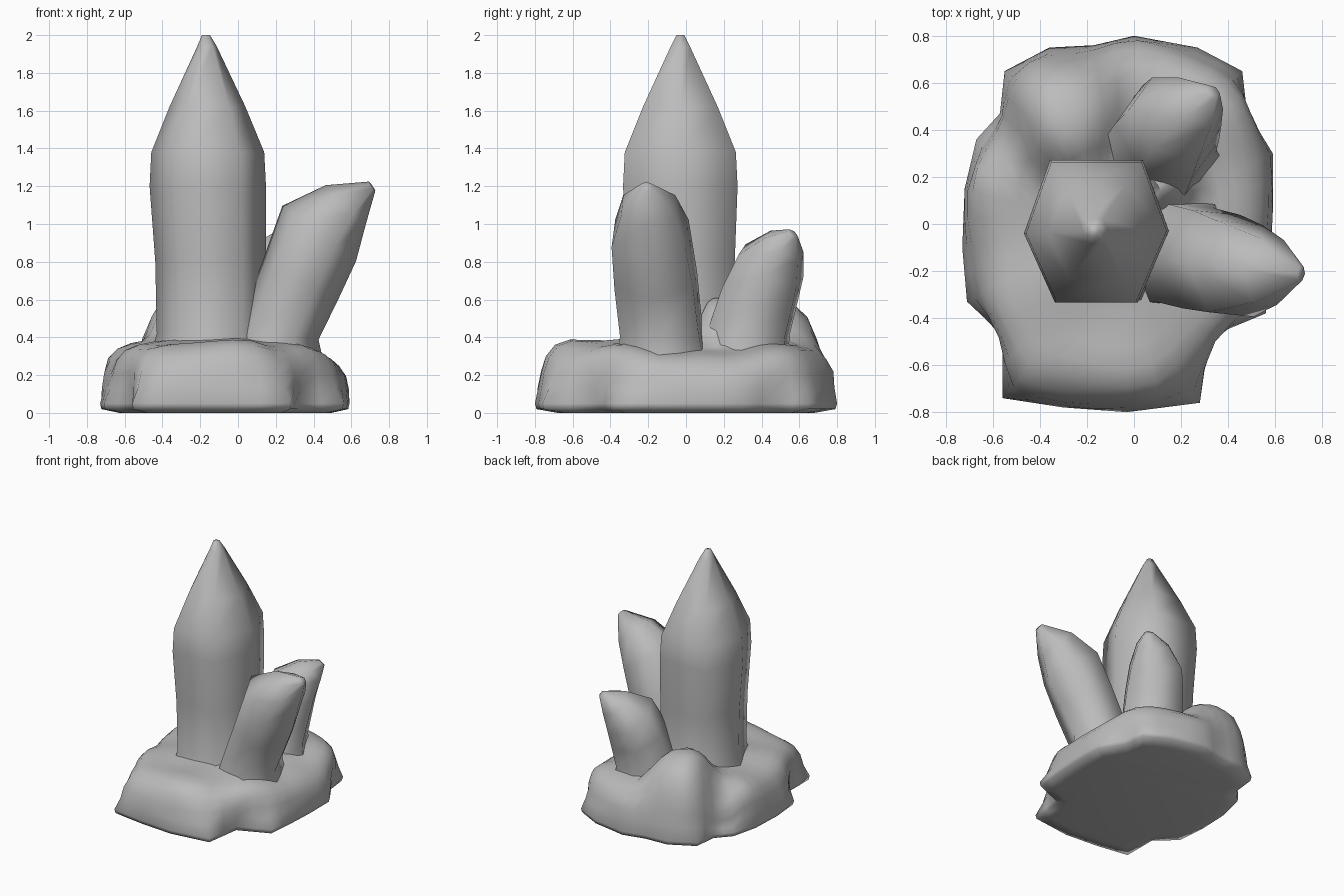
import bpy, bmesh, math
from mathutils import Vector, noise

cube = bpy.data.objects.get("Cube")
if cube:
    bpy.data.objects.remove(cube, do_unlink=True)

stone = bpy.data.materials.new("stone grey")
stone.use_nodes = True
stone.diffuse_color = (0.5, 0.5, 0.5, 1)
stone.node_tree.nodes["Principled BSDF"].inputs["Base Color"].default_value = (0.5, 0.5, 0.5, 1)


def loft(name, rings):
    """Skin a stack of equal-sized rings and cap both ends."""
    bm = bmesh.new()
    loops = [[bm.verts.new(p) for p in ring] for ring in rings]
    n = len(loops[0])
    for low, high in zip(loops, loops[1:]):
        for i in range(n):
            j = (i + 1) % n
            bm.faces.new((low[i], low[j], high[j], high[i]))
    for end in (loops[0], loops[-1]):
        bm.faces.new(end)
    bmesh.ops.recalc_face_normals(bm, faces=bm.faces)
    mesh = bpy.data.meshes.new(name)
    bm.to_mesh(mesh)
    bm.free()
    mesh.materials.append(stone)
    obj = bpy.data.objects.new(name, mesh)
    bpy.context.collection.objects.link(obj)
    bpy.ops.object.select_all(action='DESELECT')
    obj.select_set(True)
    bpy.context.view_layer.objects.active = obj
    bpy.ops.object.shade_smooth_by_angle(angle=math.radians(75))


def lean_ring(centre, axis, along, across, turn):
    """Six-sided ring facing an axis; 'along' is measured in the lean plane."""
    axis = Vector(axis).normalized()
    side = Vector((-turn[1], turn[0], 0)).normalized()
    up = side.cross(axis)
    return [Vector(centre) + up * along * math.cos(k * math.tau / 6)
            + side * across * 1.1 * math.sin(k * math.tau / 6) for k in range(6)]


# Tall central crystal
hexagon = [(-.30, -.01), (-.17, -.30), (.18, -.30), (.31, 0), (.2, .30), (-.19, .30)]
stages = [(.25, 1.1, -.15), (.42, .95, -.145), (.8, .96, -.15), (1.2, 1.01, -.165),
          (1.38, .98, -.165), (1.62, .66, -.165), (1.94, .17, -.165), (2, .07, -.17)]
loft("tall_crystal", [[(cx + x * s, -.03 + y * s, z) for x, y in hexagon]
                      for z, s, cx in stages])

# Leaning crystal on the left side
turn = (1, -.1)
loft("side_crystal", [lean_ring(c, a, r, w, turn) for c, a, r, w in (
    ((.19, -.12, .24), (0, 0, 1), .27, .25),
    ((.21, -.13, .42), (.15, 0, 1), .22, .22),
    ((.33, -.16, .7), (.45, 0, 1), .225, .22),
    ((.43, -.19, .95), (.75, 0, 1), .245, .205),
    ((.57, -.2, 1.1), (1, 0, 1), .15, .145),
    ((.71, -.21, 1.2), (1, 0, .7), .03, .03))])

# Short leaning crystal at the back
turn = (.5, .7)
loft("back_crystal", [lean_ring(c, a, r, w, turn) for c, a, r, w in (
    ((.1, .3, .22), (0, 0, 1), .29, .26),
    ((.11, .33, .42), (.1, .1, 1), .235, .22),
    ((.14, .39, .62), (.25, .35, 1), .22, .21),
    ((.175, .45, .78), (.4, .55, 1), .2, .19),
    ((.26, .52, .89), (.5, .7, 1), .115, .12),
    ((.335, .565, .95), (.5, .7, .8), .03, .03))])

# Rock base footprint, with a midpoint added to every edge
corners = [(0, .8), (-.17, .76), (-.36, .75), (-.55, .65), (-.57, .47), (-.67, .36),
           (-.72, .15), (-.73, -.1), (-.71, -.33), (-.56, -.47), (-.56, -.74), (-.3, -.78),
           (-.03, -.8), (.28, -.76), (.32, -.48), (.56, -.38), (.58, -.15), (.59, .05),
           (.59, .3), (.48, .48), (.46, .65), (.27, .75)]
middle = Vector((-.05, 0))
outline = []
for a, b in zip(corners, corners[1:] + corners[:1]):
    outline += [Vector(a), (Vector(a) + Vector(b)) / 2]

# Mounds and hollows on the rock: centre, half-widths, height
mounds = [((-.29, .48), (.22, .25), .23),    # back lump
          ((-.6, .42), (.12, .13), -.13),    # groove beside the back lump
          ((.1, .18), (.13, .11), .2),       # ridge between the crystals
          ((.42, .08), (.22, .3), -.04),     # low shelf on the left
          ((-.17, -.65), (.35, .13), .03)]   # front shelf


def mound_height(p):
    total = 0
    for (cx, cy), (rx, ry), height in mounds:
        d = ((p.x - cx) / rx) ** 2 + ((p.y - cy) / ry) ** 2
        total += height * math.exp(-d * d * .7)
    return total


# Rock base: rings shrink, soften and rise toward the middle
rings = []
for z, scale, rough in (
        (0, .85, 0), (.02, .99, 0), (.05, 1, 0), (.13, .985, .03), (.21, .97, .05),
        (.28, .935, .06), (.33, .87, .06), (.355, .78, .05), (.37, .67, .04),
        (.38, .56, .03), (.39, .44, .02), (.4, .3, 0), (.4, .15, 0)):
    if z > .05:
        outline = [(outline[i - 1] + p * 3 + outline[(i + 1) % len(outline)]) / 5
                   for i, p in enumerate(outline)]
    ring = []
    for p in outline:
        bump = noise.noise(Vector((p.x * 3, p.y * 3, z * 4)))
        q = middle + (p - middle) * (scale + rough * bump)
        lift = mound_height(q) * z / .38 + rough * .4 * bump
        ring.append((q.x, q.y, z + lift if z > .05 else z))
    rings.append(ring)
loft("rock_base", rings)
